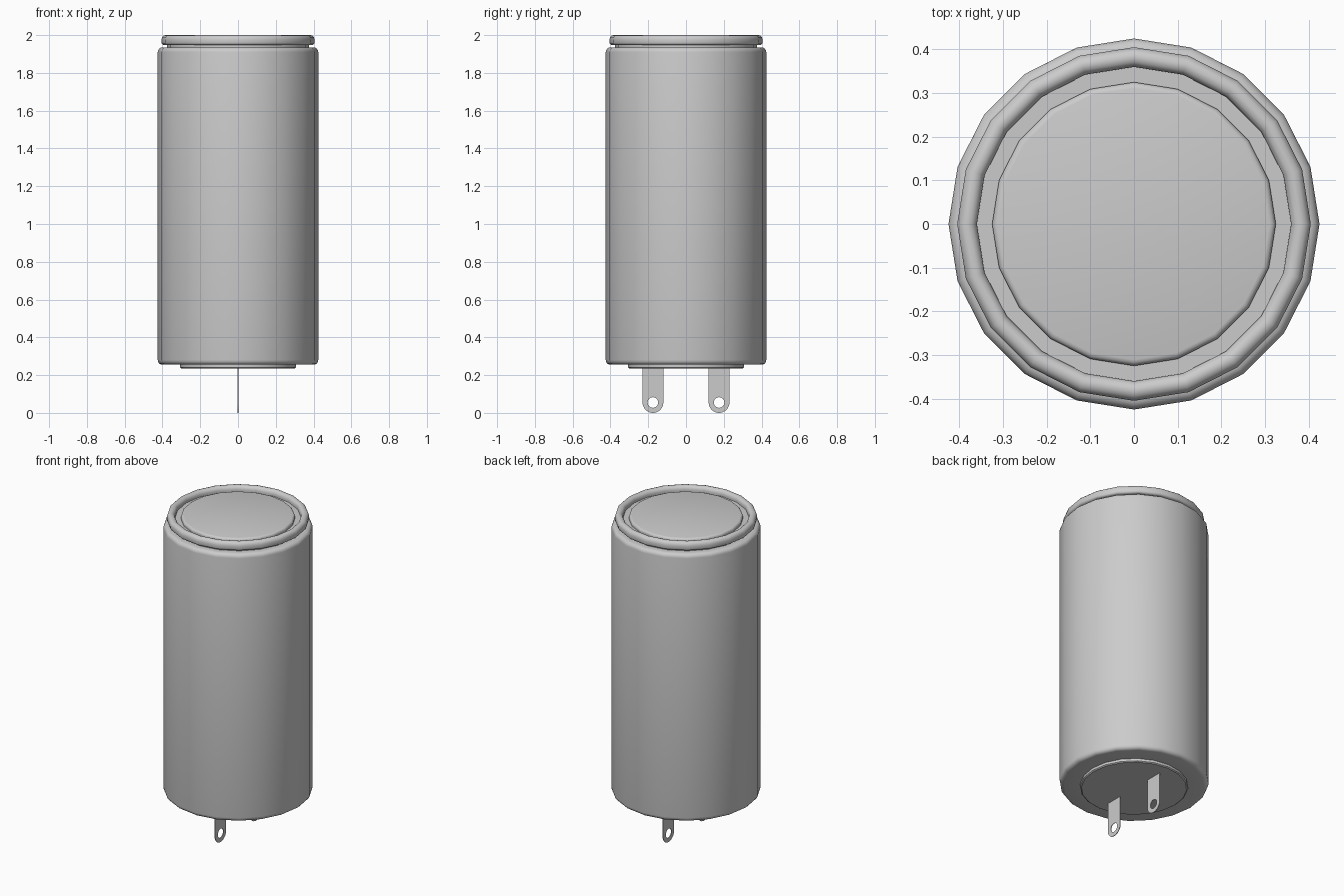
import bpy, bmesh
from math import sin, cos, pi, radians

if "Cube" in bpy.data.objects:
    bpy.data.objects.remove(bpy.data.objects["Cube"])

SIDES = 20


def finish(name, bm):
    bmesh.ops.recalc_face_normals(bm, faces=bm.faces)
    me = bpy.data.meshes.new(name)
    bm.to_mesh(me)
    bm.free()
    ob = bpy.data.objects.new(name, me)
    bpy.context.collection.objects.link(ob)
    bpy.ops.object.select_all(action='DESELECT')
    ob.select_set(True)
    bpy.context.view_layer.objects.active = ob
    bpy.ops.object.shade_smooth_by_angle(angle=radians(35))
    return ob


def arc(r, z, rad, a0, a1, n=4):
    """Points of a rounded edge in the (radius, height) plane."""
    angs = [radians(a0 + (a1 - a0) * i / n) for i in range(n + 1)]
    return [(r + rad * cos(a), z + rad * sin(a)) for a in angs]


def lathe(name, profile):
    """Revolve a profile around z and cap both open ends."""
    bm = bmesh.new()
    rings = [[bm.verts.new((r * cos(2 * pi * k / SIDES), r * sin(2 * pi * k / SIDES), z))
              for k in range(SIDES)] for r, z in profile]
    for a, b in zip(rings, rings[1:]):
        for k in range(SIDES):
            j = (k + 1) % SIDES
            bm.faces.new((a[k], a[j], b[j], b[k]))
    bm.faces.new(rings[0][::-1])
    bm.faces.new(rings[-1])
    return finish(name, bm)


# Can: rounded bottom edge, shoulder, groove, rolled lip, recess and raised lid
lathe("can",
      [(0.30, 0.255)]
      + arc(0.40, 0.28, 0.025, -90, 0)
      + arc(0.40, 1.91, 0.025, 0, 90)
      + [(0.375, 1.935), (0.375, 1.947)]
      + arc(0.391, 1.961, 0.014, -90, 0, 3)
      + arc(0.3825, 1.9775, 0.0225, 0, 180, 6)
      + [(0.36, 1.965), (0.325, 1.965), (0.325, 1.972)]
      + arc(0.311, 1.974, 0.014, 0, 90, 3))

# Insulating base disc
lathe("base_disc", [(0.30, 0.235), (0.307, 0.24), (0.307, 0.26)])


# Solder tabs: rounded plates with a hole
def tab(name, y, half=0.055, zc=0.06, top=0.237, hole=0.028, thick=0.004, n=32):
    bm = bmesh.new()
    inner, outer = [], []
    for k in range(n):
        a = 2 * pi * k / n
        c, s = cos(a), sin(a)
        inner.append(bm.verts.new((-thick / 2, y + hole * c, zc + hole * s)))
        m = max(abs(c), abs(s)) if s > 0 else 1
        oz = top if s > 0.7 else zc + half * s / m
        outer.append(bm.verts.new((-thick / 2, y + half * c / m, oz)))
    for k in range(n):
        j = (k + 1) % n
        bm.faces.new((inner[k], outer[k], outer[j], inner[j]))
    ext = bmesh.ops.extrude_face_region(bm, geom=bm.faces[:], use_keep_orig=True)
    moved = [g for g in ext["geom"] if isinstance(g, bmesh.types.BMVert)]
    bmesh.ops.translate(bm, verts=moved, vec=(thick, 0, 0))
    # drop to the ground plane
    bmesh.ops.translate(bm, verts=[v for v in bm.verts if v.co.z < top - 0.001],
                        vec=(0, 0, -(zc - half)))
    return finish(name, bm)


for label, side in (("left", -1), ("right", 1)):
    tab("solder_tab_" + label, side * 0.175)
